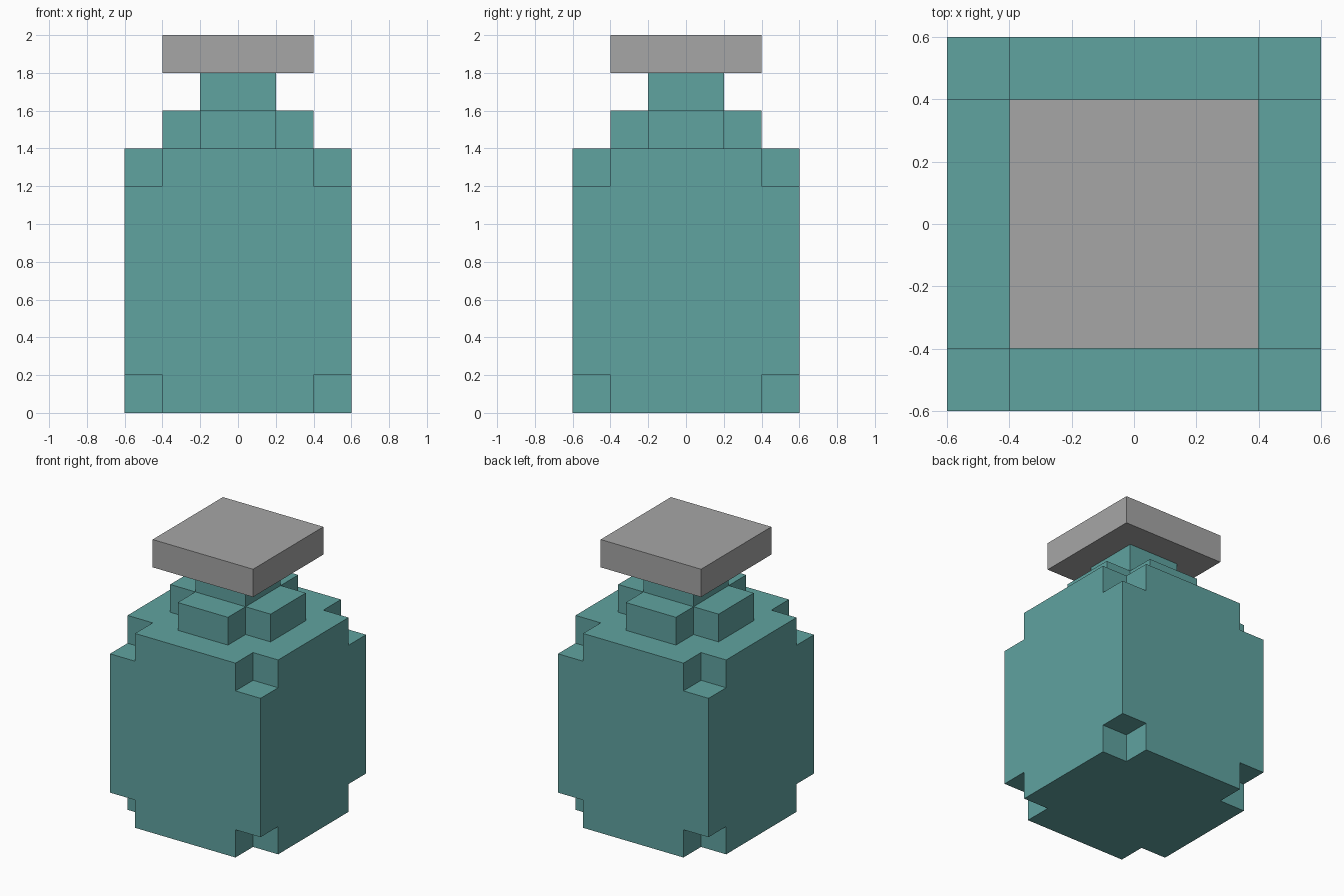
import bpy
import bmesh
import math
from mathutils import Vector

default = bpy.data.objects.get("Cube")
if default:
    bpy.data.objects.remove(default, do_unlink=True)


def make_material(name, rgb):
    mat = bpy.data.materials.new(name)
    mat.use_nodes = True
    mat.diffuse_color = (*rgb, 1)
    mat.node_tree.nodes["Principled BSDF"].inputs["Base Color"].default_value = (*rgb, 1)
    return mat


def blocky_object(name, cuts, levels, filled, mat):
    """Outer shell of the filled cells of a grid; cuts split x and y, levels split z."""
    axes = (cuts, cuts, levels)
    sizes = [len(a) - 1 for a in axes]

    def solid(cell):
        if any(c < 0 or c >= n for c, n in zip(cell, sizes)):
            return False
        return filled(*[(a[c] + a[c + 1]) / 2 for a, c in zip(axes, cell)])

    bm = bmesh.new()
    for i in range(sizes[0]):
        for j in range(sizes[1]):
            for k in range(sizes[2]):
                cell = (i, j, k)
                if not solid(cell):
                    continue
                for axis in range(3):
                    for side in (0, 1):
                        beyond = list(cell)
                        beyond[axis] += 2 * side - 1
                        if solid(beyond):
                            continue
                        u, v = (axis + 1) % 3, (axis + 2) % 3
                        ring = []
                        for du, dv in ((0, 0), (1, 0), (1, 1), (0, 1)):
                            p = Vector()
                            p[axis] = axes[axis][cell[axis] + side]
                            p[u] = axes[u][cell[u] + du]
                            p[v] = axes[v][cell[v] + dv]
                            ring.append(bm.verts.new(p))
                        bm.faces.new(ring if side else ring[::-1])
    # Weld the cells and merge coplanar faces
    bmesh.ops.remove_doubles(bm, verts=bm.verts[:], dist=1e-4)
    bmesh.ops.dissolve_limit(bm, angle_limit=math.radians(1),
                             verts=bm.verts[:], edges=bm.edges[:])
    mesh = bpy.data.meshes.new(name)
    bm.to_mesh(mesh)
    bm.free()
    mesh.materials.append(mat)
    obj = bpy.data.objects.new(name, mesh)
    bpy.context.collection.objects.link(obj)
    return obj


def bottle_shape(x, y, z):
    near, far = sorted((abs(x), abs(y)))
    if z < 0.2 or 1.2 < z < 1.4:      # body ends with notched corners
        return near < 0.4
    if z < 1.2:                       # straight body
        return True
    if z < 1.6:                       # cross-shaped shoulder
        return near < 0.2 and far < 0.4
    return far < 0.2                  # neck


teal = make_material("teal glass", (0.117, 0.366, 0.352))
grey = make_material("grey stopper", (0.381, 0.381, 0.381))

# Bottle: notched body, cross shoulder and neck
blocky_object("bottle", (-0.6, -0.4, -0.2, 0.2, 0.4, 0.6),
              (0, 0.2, 1.2, 1.4, 1.6, 1.8), bottle_shape, teal)

# Flat square stopper
blocky_object("stopper", (-0.4, 0.4), (1.8, 2.0), lambda x, y, z: True, grey)
